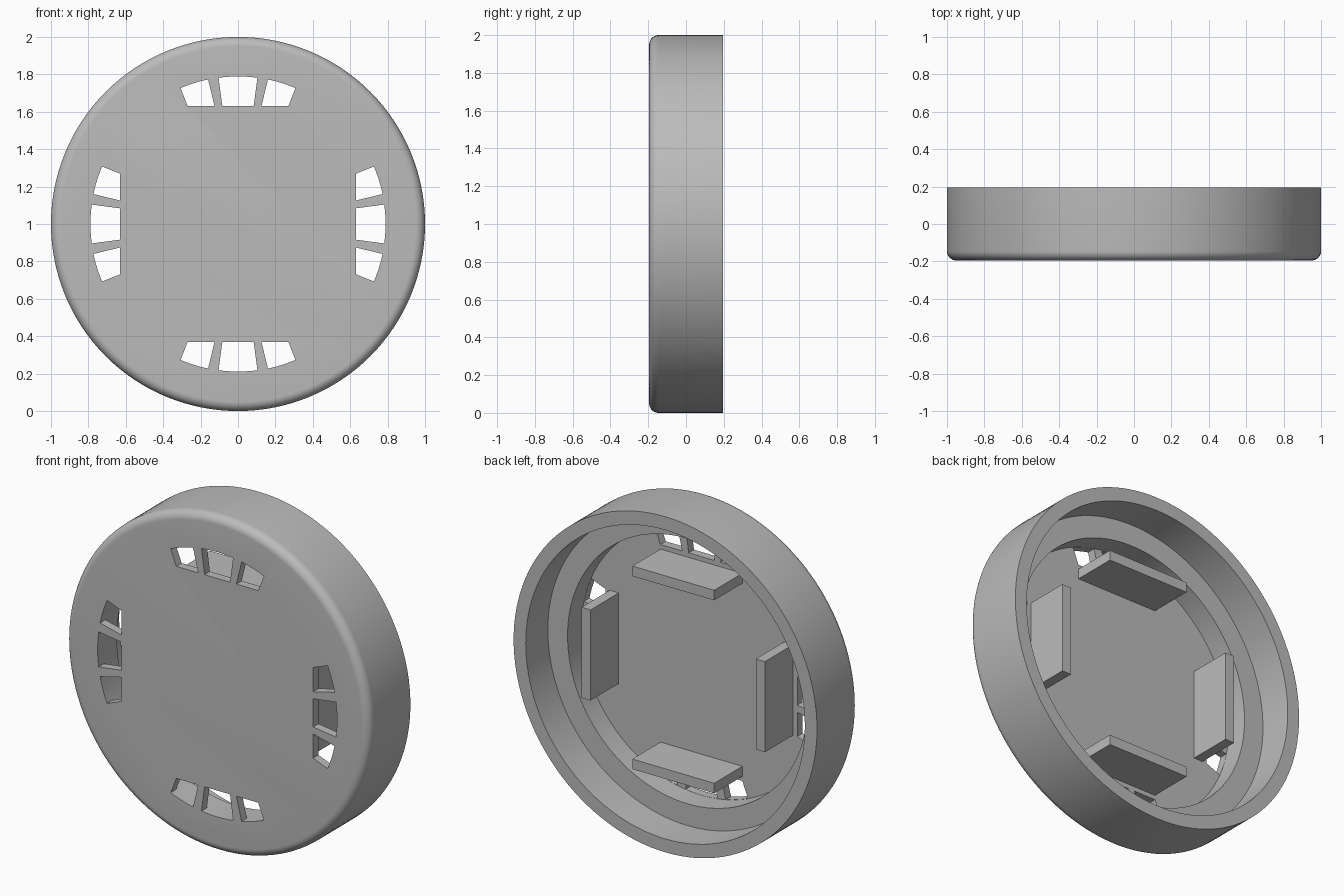
import bpy, bmesh, math
from mathutils import Matrix, Vector

old = bpy.data.objects.get("Cube")
if old:
    bpy.data.objects.remove(old, do_unlink=True)

SEGMENTS = 128
CENTER = Vector((0, 0, 1))
FRONT, BACK, PLATE_BACK, LEDGE = -0.195, 0.195, -0.145, -0.013
INNER_R, SLOT_BASE = 0.79, 0.632

gray = bpy.data.materials.new("plain gray")
gray.use_nodes = True
gray.diffuse_color = (0.5, 0.5, 0.5, 1)
gray.node_tree.nodes["Principled BSDF"].inputs["Base Color"].default_value = gray.diffuse_color


def make_object(name, bm):
    bmesh.ops.recalc_face_normals(bm, faces=bm.faces)
    mesh = bpy.data.meshes.new(name)
    bm.to_mesh(mesh)
    bm.free()
    mesh.materials.append(gray)
    obj = bpy.data.objects.new(name, mesh)
    bpy.context.collection.objects.link(obj)
    return obj


def quarter_turn(k):
    return Matrix.Translation(CENTER) @ Matrix.Rotation(k * math.pi / 2, 4, 'Y')


# Cap body: profile of radius and depth, turned around the front-back axis
fillet = 0.05
arc = [math.pi / 2 * i / 8 for i in range(9)]
profile = [(0, FRONT)]
profile += [(1 - fillet + fillet * math.sin(a), FRONT + fillet - fillet * math.cos(a)) for a in arc]
profile += [(1, BACK), (0.92, BACK), (0.92, LEDGE), (INNER_R, LEDGE),
            (INNER_R, PLATE_BACK), (0, PLATE_BACK)]
bm = bmesh.new()
points = [bm.verts.new((r, y, 1)) for r, y in profile]
edges = [bm.edges.new(pair) for pair in zip(points, points[1:])]
bmesh.ops.spin(bm, geom=points + edges, cent=CENTER, axis=(0, 1, 0),
               angle=math.tau, steps=SEGMENTS, use_merge=True)
bmesh.ops.remove_doubles(bm, verts=bm.verts, dist=0.0001)
# Join the flat fans into single discs
spokes = [e for e in bm.edges if any((v.co - CENTER).xz.length < 0.001 for v in e.verts)]
bmesh.ops.dissolve_edges(bm, edges=spokes, use_verts=True)
body = make_object("cap_body", bm)

# Slot cutters: wedge outlines with a flat base and a curved outer edge
slots = [(-0.270, -0.126, -0.307, -0.160), (-0.084, 0.084, -0.104, 0.104),
         (0.126, 0.270, 0.160, 0.307)]
bm = bmesh.new()
slot_r = INNER_R - 0.001
for k in range(4):
    for base_l, base_r, top_l, top_r in slots:
        outline = [(base_l, SLOT_BASE), (base_r, SLOT_BASE)]
        for i in range(7):
            a = math.asin((top_r + (top_l - top_r) * i / 6) / slot_r)
            outline.append((slot_r * math.sin(a), slot_r * math.cos(a)))
        turn = quarter_turn(k)
        face = bm.faces.new([bm.verts.new(turn @ Vector((x, FRONT - 0.05, z)))
                             for x, z in outline])
        made = bmesh.ops.extrude_face_region(bm, geom=[face])["geom"]
        bmesh.ops.translate(bm, vec=(0, 0.13, 0),
                            verts=[g for g in made if isinstance(g, bmesh.types.BMVert)])
cutter = make_object("slot_cutter", bm)
cutter.hide_render = True

cut = body.modifiers.new("slots", 'BOOLEAN')
cut.operation = 'DIFFERENCE'
cut.solver = 'EXACT'
cut.object = cutter
bpy.context.view_layer.objects.active = body
body.select_set(True)
bpy.ops.object.modifier_apply(modifier=cut.name)
bpy.data.objects.remove(cutter, do_unlink=True)
bpy.ops.object.shade_smooth_by_angle(angle=math.radians(30))

# Four retaining tabs standing on the back of the plate
tab_size = Vector((0.54, 0.267, 0.06))
for k, side in enumerate(("top", "left", "bottom", "right")):
    bm = bmesh.new()
    bmesh.ops.create_cube(bm, size=1)
    bmesh.ops.scale(bm, vec=tab_size, verts=bm.verts)
    bmesh.ops.translate(bm, vec=(0, 0.12 - tab_size.y / 2, 0.575), verts=bm.verts)
    bmesh.ops.transform(bm, matrix=quarter_turn(k), verts=bm.verts)
    make_object(side + "_tab", bm)
